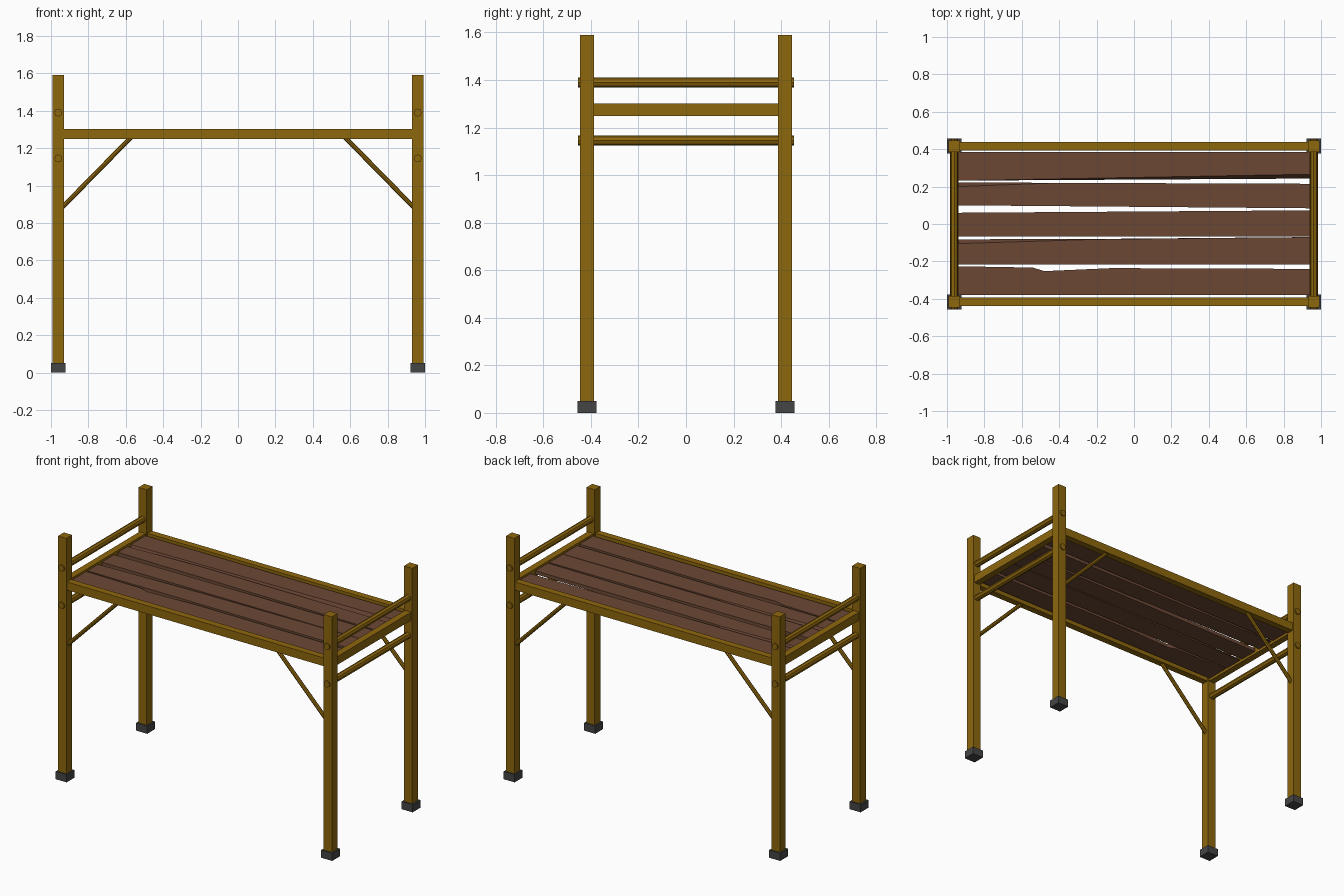
import bpy, bmesh
from mathutils import Vector

if "Cube" in bpy.data.objects:
    bpy.data.objects.remove(bpy.data.objects["Cube"])


def material(name, rgb):
    m = bpy.data.materials.new(name)
    m.diffuse_color = (*rgb, 1)
    m.use_nodes = True
    m.node_tree.nodes["Principled BSDF"].inputs["Base Color"].default_value = m.diffuse_color
    return m


BAMBOO = material("golden wood", (0.27, 0.135, 0.004))
PLANK = material("brown plank wood", (0.15, 0.064, 0.036))
FOOT = material("dark grey rubber", (0.06, 0.06, 0.06))


def finish(bm, name, mat):
    bmesh.ops.recalc_face_normals(bm, faces=bm.faces)
    me = bpy.data.meshes.new(name)
    bm.to_mesh(me)
    bm.free()
    me.materials.append(mat)
    ob = bpy.data.objects.new(name, me)
    bpy.context.collection.objects.link(ob)
    return ob


def box(name, lo, hi, mat):
    bm = bmesh.new()
    bmesh.ops.create_cube(bm, size=1)
    lo, hi = Vector(lo), Vector(hi)
    for v in bm.verts:
        v.co = (lo + hi) / 2 + v.co * (hi - lo)
    return finish(bm, name, mat)


def rod(name, a, b, radius, mat, sides=8):
    a, b = Vector(a), Vector(b)
    bm = bmesh.new()
    bmesh.ops.create_cone(bm, cap_ends=True, segments=sides, radius1=radius,
                          radius2=radius, depth=(b - a).length)
    rot = (b - a).to_track_quat('Z', 'Y')
    for v in bm.verts:
        v.co = (a + b) / 2 + rot @ v.co
    return finish(bm, name, mat)


def plank(name, top, bottom, z0, z1):
    """Slab between a top-face outline and a matching bottom-face outline."""
    bm = bmesh.new()
    up = [bm.verts.new((x, y, z1)) for x, y in top]
    dn = [bm.verts.new((x, y, z0)) for x, y in bottom]
    bm.faces.new(up)
    bm.faces.new(dn[::-1])
    n = len(up)
    for i in range(n):
        bm.faces.new((up[i], dn[i], dn[(i + 1) % n], up[(i + 1) % n]))
    return finish(bm, name, PLANK)


PX, PY = 0.961, 0.416

for sx, side in ((-1, "left"), (1, "right")):
    for sy, face in ((-1, "front"), (1, "back")):
        x, y = sx * PX, sy * PY
        tag = f"{face}_{side}"
        # corner posts, feet and diagonal braces
        box(f"{tag}_post", (x - .03, y - .03, .02), (x + .03, y + .03, 1.59), BAMBOO)
        box(f"{tag}_foot", (x - .04, y - .04, 0), (x + .04, y + .04, .05), FOOT)
        rod(f"{tag}_brace", (sx * .95, y, .873), (sx * .565, y, 1.265), .0125, BAMBOO)
    # end rail and the two through-rods
    x = sx * PX
    box(f"{side}_end_rail", (x - .022, -PY, 1.248), (x + .022, PY, 1.302), BAMBOO)
    for z, level in ((1.39, "upper"), (1.145, "lower")):
        rod(f"{side}_{level}_rod", (x, -.455, z), (x, .455, z), .021, BAMBOO)

# long rails
for sy, face in ((-1, "front"), (1, "back")):
    y = sy * PY
    box(f"{face}_long_rail", (-PX, y - .022, 1.248), (PX, y + .022, 1.302), BAMBOO)

# worn deck planks: (lower edge, upper edge) outlines for top and bottom faces
E = .942
DECK = [
    ([(-E, .232), (E, .266)], [(-E, .235), (E, .243)], [(-E, .385), (E, .385)], None),
    ([(-E, .100), (E, .084)], None, [(-E, .200), (-.4, .220), (E, .215)], [(-E, .222), (-.4, .220), (E, .215)]),
    ([(-E, -.067), (E, -.067)], None, [(-E, .060), (E, .073)], None),
    ([(-E, -.216), (E, -.216)], None, [(-E, -.105), (-.2, -.082), (E, -.070)], [(-E, -.082), (-.2, -.080), (E, -.070)]),
    ([(-E, -.380), (E, -.380)], None,
     [(-E, -.226), (-.54, -.233), (-.48, -.252), (-.12, -.236), (E, -.240)], None),
]
for i, (low_t, low_b, high_t, high_b) in enumerate(DECK):
    plank(f"deck_plank_{i + 1}", low_t + high_t[::-1],
          (low_b or low_t) + (high_b or high_t)[::-1], 1.265, 1.288)
